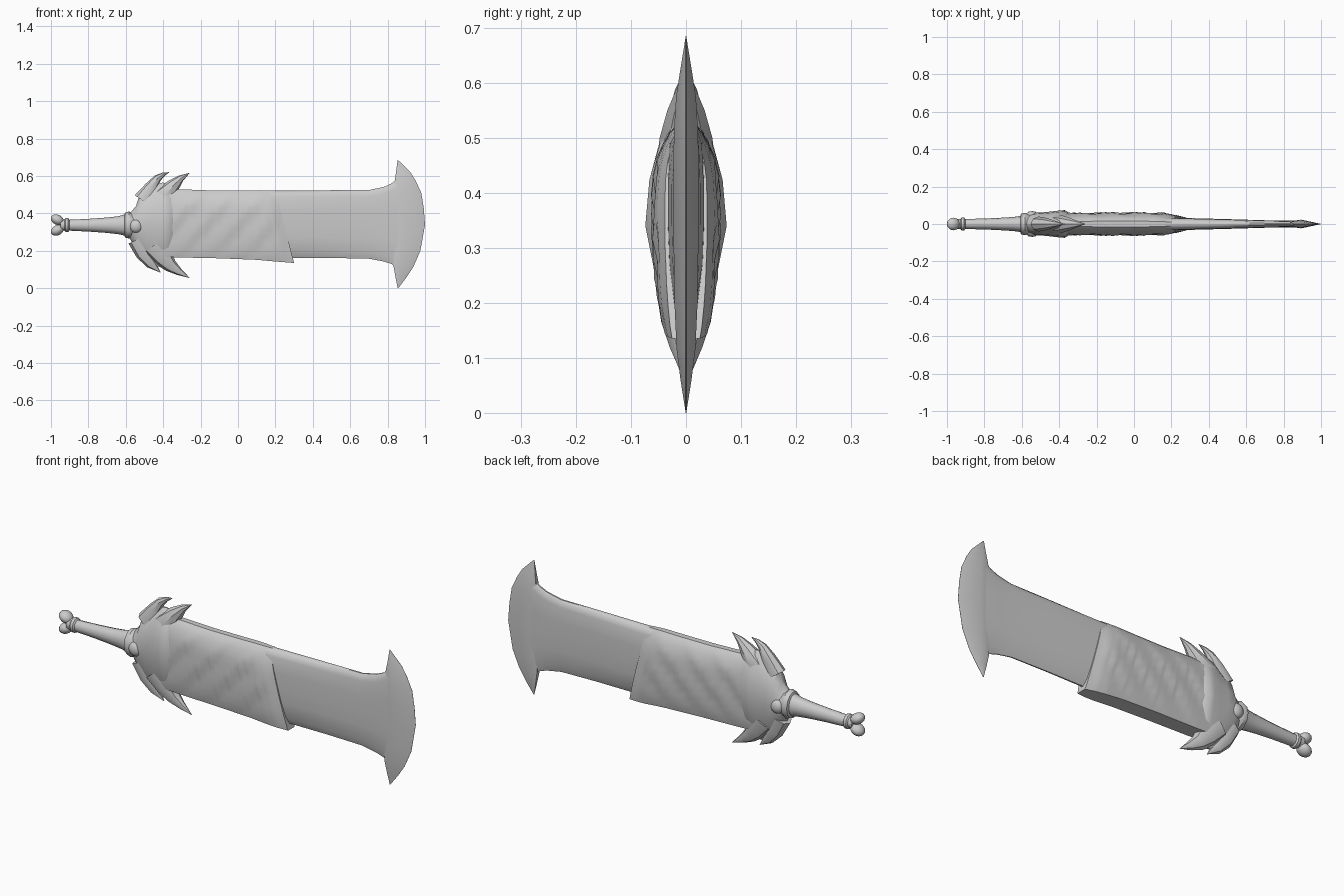
import bpy, bmesh, math
from mathutils import Vector


def loft(name, rings):
    """Skin a list of equal-length rings and cap both ends."""
    bm = bmesh.new()
    vs = [[bm.verts.new(p) for p in r] for r in rings]
    n = len(vs[0])
    for a, b in zip(vs, vs[1:]):
        for i in range(n):
            j = (i + 1) % n
            bm.faces.new((a[i], a[j], b[j], b[i]))
    bm.faces.new(vs[0])
    bm.faces.new(vs[-1][::-1])
    bmesh.ops.recalc_face_normals(bm, faces=bm.faces)
    me = bpy.data.meshes.new(name)
    bm.to_mesh(me)
    bm.free()
    ob = bpy.data.objects.new(name, me)
    bpy.context.collection.objects.link(ob)
    return ob


def lens(x, lo, hi, t, prof):
    """Upright symmetric section: prof holds (height fraction, thickness fraction)."""
    half = [(lo + (hi - lo) * f, t * g) for f, g in prof]
    return [(x, -y, z) for z, y in half] + [(x, y, z) for z, y in reversed(half)]


def lerp(table, x):
    for a, b in zip(table, table[1:]):
        if x <= b[0]:
            k = max(0, (x - a[0]) / (b[0] - a[0]))
            return [p + (q - p) * k for p, q in zip(a[1:], b[1:])]
    return table[-1][1:]


def spike(name, pts):
    """Curved horn: pts are (x, z, in-plane half width, half thickness)."""
    rings = []
    for i, (x, z, w, t) in enumerate(pts):
        a, b = pts[max(i - 1, 0)], pts[min(i + 1, len(pts) - 1)]
        d = Vector((b[0] - a[0], 0, b[1] - a[1])).normalized()
        n = Vector((-d.z, 0, d.x))
        rings.append([Vector((x, 0, z)) + n * w * math.cos(k * math.pi / 4)
                      + Vector((0, t * math.sin(k * math.pi / 4), 0)) for k in range(8)])
    return loft(name, rings)


def ball(name, loc, scale, tilt=0):
    bpy.ops.mesh.primitive_uv_sphere_add(segments=12, ring_count=8, location=loc,
                                         rotation=(0, tilt, 0))
    ob = bpy.context.object
    ob.name = name
    ob.scale = scale
    return ob


# Main blade
blade = [(-.42, .17, .53, .04), (-.1, .165, .522, .04), (.28, .162, .522, .032),
         (.5, .162, .524, .026), (.7, .158, .525, .02), (.78, .143, .542, .019),
         (.82, .13, .56, .019), (.845, .11, .58, .018), (.89, .1, .585, .018)]
blade_prof = [(0, .12), (.09, .65), (.3, .93), (.5, 1), (.7, 1), (.91, .9), (.97, .65), (1, .2)]
loft("blade", [lens(*s, blade_prof) for s in blade])

# Crescent cutting tip: z, back x, ridge x, edge x, half thickness
tip = [(0, .854, .855, .857, .0005), (.06, .842, .865, .902, .01), (.115, .832, .875, .938, .017),
       (.2, .83, .888, .975, .021), (.34, .83, .895, 1, .023), (.43, .83, .893, .993, .023),
       (.51, .83, .888, .98, .022), (.575, .838, .877, .95, .018), (.62, .845, .867, .922, .011),
       (.685, .853, .854, .856, .0005)]
loft("crescent_tip", [[(b, -t * .6, z), (r, -t, z), (e, -.0005, z), (e, .0005, z),
                       (r, t, z), (b, t * .6, z)] for z, b, r, e, t in tip])

# Thick wrapping with diagonal folds and a slanted end
wrap = [(-.42, .17, .535, .055), (-.33, .165, .53, .057), (-.1, .16, .523, .06),
        (.1, .152, .523, .06), (.2, .143, .524, .058), (.3, .135, .522, .045)]
wrap_prof = [(0, .66), (.06, .76), (.15, .85), (.25, .92), (.35, .96), (.45, 1), (.55, 1),
             (.65, 1), (.75, .97), (.83, .87), (.9, .7), (.96, .5), (1, .25)]
rings = []
N = 44
for i in range(N + 1):
    u = i / N
    ring = []
    for f, g in wrap_prof:
        x = -.42 + u * (.72 - .1 * f)
        lo, hi, t = lerp(wrap, -.42 + u * .72)
        phase = ((x - .9 * f * .37 + 1) / .17) % 1
        fold = .011 * (phase - .6) * math.sin(math.pi * f)
        y = t * g + fold * min(1, (1 - u) * 6)
        y *= 1 - .15 * max(0, (u - .93) / .07)
        ring.append((x, y, lo + (hi - lo) * f))
    rings.append([(x, -y, z) for x, y, z in ring] + ring[::-1])
loft("blade_wrapping", rings)

# Guard body
guard_prof = [(0, .06), (.12, .45), (.28, .75), (.5, 1), (.7, .9), (.85, .65), (.95, .3), (1, .06)]
guard = [(-.588, .285, .385, .04), (-.57, .25, .41, .048), (-.545, .205, .44, .055),
         (-.525, .175, .505, .06), (-.49, .14, .52, .062), (-.44, .115, .56, .067),
         (-.4, .115, .565, .072), (-.37, .13, .55, .074), (-.345, .165, .525, .058)]
loft("guard", [lens(*s, guard_prof) for s in guard])

# Guard horns
spike("upper_horn_short", [(-.51, .47, .05, .04), (-.465, .54, .034, .032),
                           (-.43, .588, .021, .02), (-.4, .608, .011, .01), (-.368, .62, .001, .001)])
spike("upper_horn_long", [(-.44, .44, .07, .055), (-.39, .5, .055, .048), (-.345, .55, .036, .034),
                          (-.305, .588, .018, .018), (-.26, .616, .001, .001)])
spike("lower_horn_short", [(-.54, .26, .05, .045), (-.505, .185, .042, .036),
                           (-.465, .13, .027, .022), (-.415, .085, .001, .001)])
spike("lower_horn_long", [(-.45, .23, .07, .055), (-.4, .165, .055, .045), (-.36, .12, .036, .03),
                          (-.315, .088, .02, .016), (-.26, .056, .001, .001)])

# Round studs on both faces
for side, label in ((-1, "front"), (1, "back")):
    ball(label + "_stud", (-.545, side * .043, .332), (.036, .026, .036))

# Grip with collar and end ring: x, centre z, half height, half depth
grip = [(-.95, .338, .03, .027), (-.928, .338, .029, .028), (-.922, .338, .037, .034),
        (-.908, .338, .037, .034), (-.902, .337, .029, .027), (-.8, .337, .034, .029),
        (-.7, .337, .041, .034), (-.64, .337, .048, .038), (-.608, .338, .056, .043),
        (-.604, .338, .066, .055), (-.582, .338, .073, .06), (-.572, .338, .066, .055),
        (-.54, .335, .06, .05)]
loft("grip", [[(x, ry * math.sin(k * math.pi / 6), z + rz * math.cos(k * math.pi / 6))
               for k in range(12)] for x, z, rz, ry in grip])

# Bone-shaped pommel
for s, label in ((1, "upper"), (-1, "lower")):
    ball(label + "_pommel_knob", (-.966, 0, .338 + s * .028), (.037, .034, .027), s * .5)

# Smooth shading with sharp edges kept
bpy.ops.object.select_all(action='SELECT')
bpy.context.view_layer.objects.active = bpy.data.objects["blade"]
bpy.ops.object.shade_smooth_by_angle(angle=math.radians(40))
